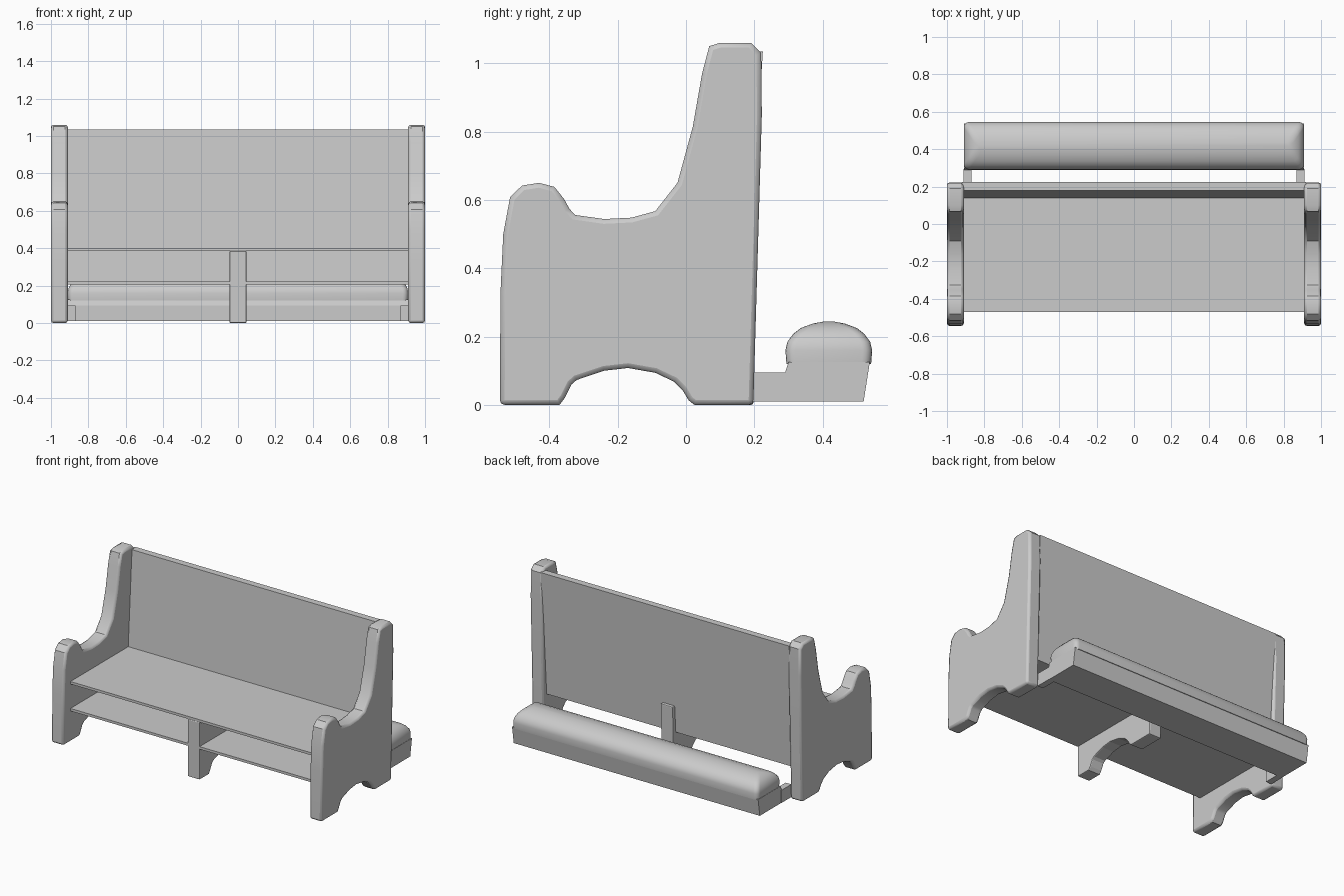
import bpy, bmesh, math

if "Cube" in bpy.data.objects:
    bpy.data.objects.remove(bpy.data.objects["Cube"])

grey = bpy.data.materials.new("light_grey")
grey.diffuse_color = (0.6, 0.6, 0.6, 1)
grey.use_nodes = True
grey.node_tree.nodes["Principled BSDF"].inputs["Base Color"].default_value = grey.diffuse_color


def finish(name, bm, bevel=0.0, smooth=None):
    bmesh.ops.recalc_face_normals(bm, faces=bm.faces)
    mesh = bpy.data.meshes.new(name)
    bm.to_mesh(mesh)
    bm.free()
    mesh.materials.append(grey)
    ob = bpy.data.objects.new(name, mesh)
    bpy.context.collection.objects.link(ob)
    if bevel:
        mod = ob.modifiers.new("rounded_rim", 'BEVEL')
        mod.width, mod.segments = bevel, 2
        mod.limit_method, mod.angle_limit = 'ANGLE', math.radians(60)
    if smooth:
        bpy.ops.object.select_all(action='DESELECT')
        ob.select_set(True)
        bpy.context.view_layer.objects.active = ob
        bpy.ops.object.shade_smooth_by_angle(angle=math.radians(smooth))
    return ob


def slab(name, outline, x0, x1, bevel=0.0, smooth=None):
    """Extrude a (y, z) outline along x."""
    bm = bmesh.new()
    face = bm.faces.new([bm.verts.new((x0, y, z)) for y, z in outline])
    new = bmesh.ops.extrude_face_region(bm, geom=[face])["geom"]
    moved = [v for v in new if isinstance(v, bmesh.types.BMVert)]
    bmesh.ops.translate(bm, verts=moved, vec=(x1 - x0, 0, 0))
    return finish(name, bm, bevel, smooth)


def rect(y0, y1, z0, z1):
    return [(y0, z0), (y1, z0), (y1, z1), (y0, z1)]


# Arch shared by the ends and the centre support
arch = [(-0.37, 0.0), (-0.355, 0.02), (-0.335, 0.06), (-0.32, 0.073), (-0.24, 0.1),
        (-0.17, 0.108), (-0.09, 0.094), (-0.035, 0.068), (-0.01, 0.043),
        (0.008, 0.013), (0.025, 0.0)]

# Curved end panels
end_outline = [(-0.545, 0.0)] + arch + [
    (0.197, 0.0), (0.222, 0.85), (0.22, 1.03), (0.19, 1.06), (0.1, 1.06), (0.068, 1.05),
    (0.047, 0.97), (0.02, 0.815), (-0.025, 0.65), (-0.09, 0.567), (-0.16, 0.548),
    (-0.24, 0.544), (-0.325, 0.556), (-0.342, 0.575), (-0.355, 0.6), (-0.385, 0.638),
    (-0.43, 0.65), (-0.48, 0.642), (-0.515, 0.608), (-0.535, 0.5), (-0.543, 0.33)]
for side, x0 in (("left", -1.0), ("right", 0.91)):
    slab(side + "_end_panel", end_outline, x0, x0 + 0.09, 0.014, 35)

# Centre support
slab("centre_support", [(-0.47, 0.0)] + arch + [(0.197, 0.0), (0.205, 0.385), (-0.47, 0.385)],
     -0.045, 0.045, 0.006)

# Seat, shelf and tilted backrest
slab("seat", rect(-0.47, 0.16, 0.385, 0.402), -0.92, 0.92)
slab("shelf", rect(-0.47, 0.15, 0.205, 0.222), -0.92, 0.92)
slab("backrest", [(0.128, 0.205), (0.172, 0.205), (0.225, 1.035), (0.18, 1.035)], -0.92, 0.92)

# Kneeler board and its arms
slab("kneeler_board", [(0.29, 0.01), (0.52, 0.01), (0.538, 0.125), (0.3, 0.125), (0.29, 0.095)],
     -0.91, 0.91)
for side, x0 in (("left", -0.912), ("right", 0.87)):
    slab(side + "_kneeler_arm", rect(0.19, 0.295, 0.01, 0.095), x0, x0 + 0.042)

# Domed kneeler cushion, lofted from rounded rectangles
bm = bmesh.new()
rings = []
for z, inset in ((0.12, 0.003), (0.16, 0.0), (0.185, 0.006), (0.208, 0.023), (0.225, 0.045),
                 (0.238, 0.08), (0.244, 0.112)):
    hx, hy = 0.91 - inset * 0.7, 0.127 - inset
    r = min(0.028, hy * 0.9)
    ring = []
    for cx, cy, start in ((1, 1, 0), (-1, 1, 90), (-1, -1, 180), (1, -1, 270)):
        for k in range(5):
            a = math.radians(start + k * 22.5)
            ring.append(bm.verts.new((cx * (hx - r) + r * math.cos(a),
                                      0.418 + cy * (hy - r) + r * math.sin(a), z)))
    rings.append(ring)
for low, high in zip(rings, rings[1:]):
    for i in range(len(low)):
        j = (i + 1) % len(low)
        bm.faces.new((low[i], low[j], high[j], high[i]))
bm.faces.new(rings[0][::-1])
bm.faces.new(rings[-1])
finish("kneeler_cushion", bm, smooth=50)
